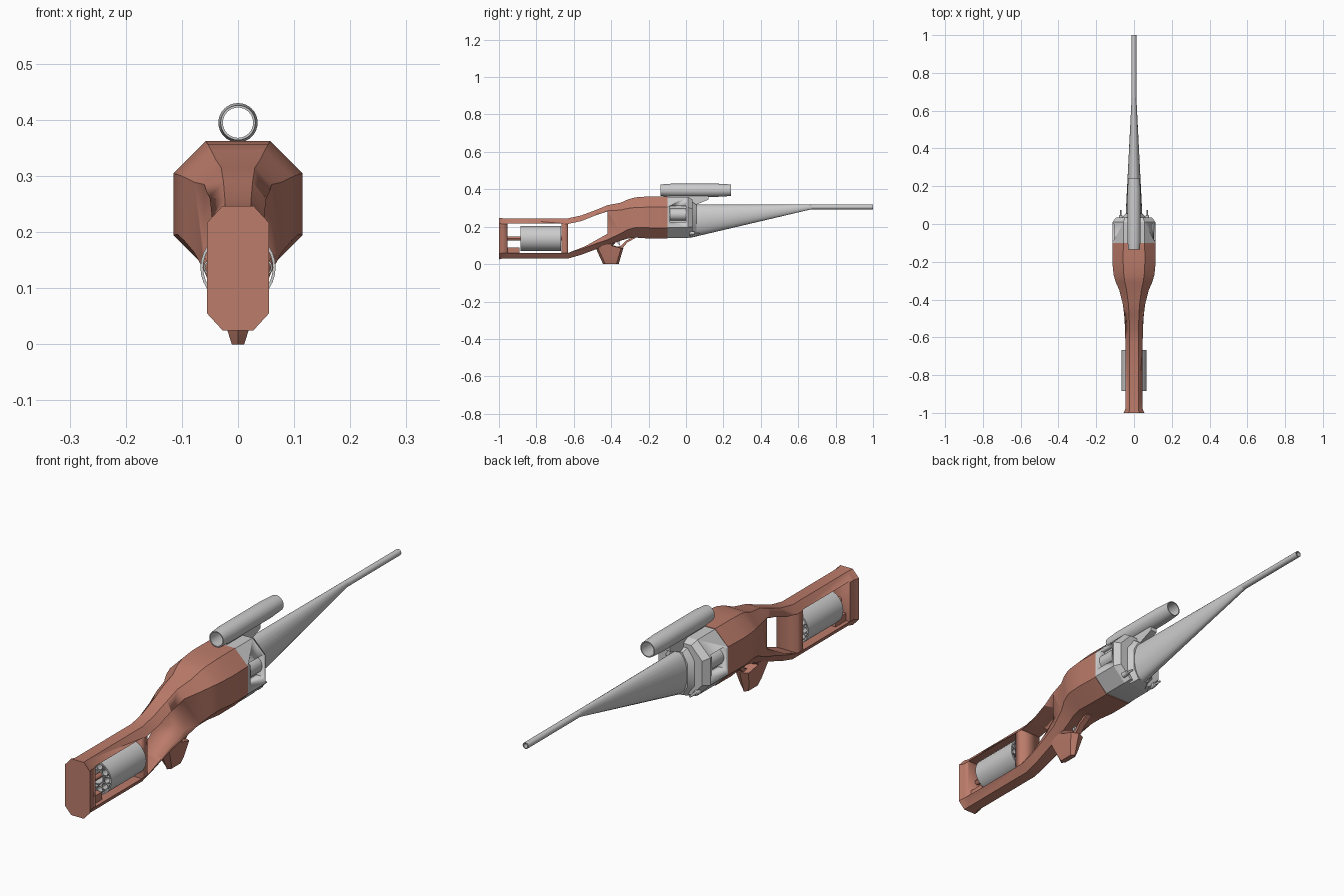
import bpy, bmesh, math

if "Cube" in bpy.data.objects:
    bpy.data.objects.remove(bpy.data.objects["Cube"])

wood = bpy.data.materials.new("terracotta")
wood.diffuse_color = (0.50, 0.20, 0.145, 1)
wood.use_nodes = True
wood.node_tree.nodes["Principled BSDF"].inputs["Base Color"].default_value = wood.diffuse_color


def finish(name, bm, mat=None, angle=30):
    bmesh.ops.recalc_face_normals(bm, faces=bm.faces)
    me = bpy.data.meshes.new(name)
    bm.to_mesh(me)
    bm.free()
    ob = bpy.data.objects.new(name, me)
    bpy.context.collection.objects.link(ob)
    if mat:
        me.materials.append(mat)
    bpy.ops.object.select_all(action='DESELECT')
    ob.select_set(True)
    bpy.context.view_layer.objects.active = ob
    bpy.ops.object.shade_smooth_by_angle(angle=math.radians(angle))
    return ob


def loft(name, rings, mat=None, angle=30, closed=False):
    bm = bmesh.new()
    vs = [[bm.verts.new(p) for p in r] for r in rings]
    n = len(vs[0])
    pairs = list(zip(vs, vs[1:])) + ([(vs[-1], vs[0])] if closed else [])
    for a, b in pairs:
        for i in range(n):
            bm.faces.new((a[i], a[(i + 1) % n], b[(i + 1) % n], b[i]))
    if not closed:
        bm.faces.new(vs[0])
        bm.faces.new(vs[-1])
    return finish(name, bm, mat, angle)


def octagon(y, w, zb, zt, c=None, flat=0.5):
    c = c or w * 0.5
    half = [(w * flat, zt), (w, zt - c), (w, zb + c), (w * flat, zb)]
    return [(x, y, z) for x, z in half] + [(-x, y, z) for x, z in reversed(half)]


def oval(y, rx, rz, z, x=0, n=24):
    return [(x + rx * math.cos(2 * math.pi * i / n), y, z + rz * math.sin(2 * math.pi * i / n))
            for i in range(n)]


def rod(name, y0, y1, r, z, x=0, mat=None, n=24):
    return loft(name, [oval(y0, r, r, z, x, n), oval(y1, r, r, z, x, n)], mat)


def tube(name, y0, y1, r, t, z, x=0, n=24):
    return loft(name, [oval(y, q, q, z, x, n) for y, q in
                       ((y0, r), (y1, r), (y1, r - t), (y0, r - t))], closed=True)


def prism(name, yz, w, mat=None, x=0):
    return loft(name, [[(x - w, y, z) for y, z in yz], [(x + w, y, z) for y, z in yz]], mat)


def cut(target, cutter):
    m = target.modifiers.new("cut", 'BOOLEAN')
    m.operation, m.object, m.solver = 'DIFFERENCE', cutter, 'EXACT'
    bpy.context.view_layer.objects.active = target
    bpy.ops.object.modifier_apply(modifier=m.name)
    bpy.data.objects.remove(cutter)


# stock, neck and receiver in one lofted shell: y, half width, bottom, top
shell = [(-1, .055, .025, .247), (-.98, .046, .03, .245), (-.63, .046, .03, .245),
         (-.56, .047, .05, .26), (-.48, .052, .08, .29), (-.42, .06, .10, .315),
         (-.35, .078, .125, .328), (-.31, .096, .137, .346), (-.27, .108, .142, .357),
         (-.2, .115, .137, .362), (-.1, .113, .137, .362)]
stock = loft("stock", [octagon(y, w, b, t, max(w * .5, .03)) for y, w, b, t in shell], wood)
# open windows for the drum and the thumb
cut(stock, prism("drum_window", [(-.955, .06), (-.665, .06), (-.665, .218), (-.955, .218)], .2))
cut(stock, prism("thumb_window", [(-.63, .06), (-.54, .095), (-.42, .162), (-.42, .282),
                                  (-.49, .258), (-.56, .23), (-.63, .215)], .2))
prism("drum_lug", [(-.96, .055), (-.89, .055), (-.89, .09), (-.96, .09)], .03, wood)

# revolving drum with chamber tubes
DZ = .137
tube("drum_shell", -.885, -.667, .067, .005, DZ, n=32)
tube("drum_inner", -.88, -.672, .03, .004, DZ)
for i in range(10):
    a = 2 * math.pi * i / 10
    tube("drum_chamber", -.883, -.67, .0145, .003, DZ + .047 * math.sin(a), .047 * math.cos(a), 12)
rod("drum_axle", -.96, -.66, .011, DZ, mat=wood, n=12)

# grip: tapered lower block
def slab(z, y0, y1, w):
    return [(-w, y0 + .012, z), (0, y0, z), (w, y0 + .012, z),
            (w, y1 - .012, z), (0, y1, z), (-w, y1 - .012, z)]


loft("grip", [slab(.003, -.445, -.358, .013), slab(.0, -.443, -.36, .011),
              slab(.025, -.455, -.353, .019), slab(.085, -.482, -.335, .03),
              slab(.1, -.46, -.39, .035), slab(.15, -.43, -.35, .035)][1:], wood)

# trigger guard strip and trigger
prism("trigger_guard", [(-.36, .078), (-.335, .09), (-.315, .115), (-.27, .14), (-.27, .152),
                        (-.325, .122), (-.345, .1), (-.365, .092)], .012, wood)
prism("trigger", [(-.37, .135), (-.366, .112), (-.352, .098), (-.356, .115), (-.35, .135)], .006)

# breech block with side recesses and inset cylinders
block = loft("breech_block", [octagon(-.105, .113, .14, .36, .056),
                              octagon(.01, .113, .14, .36, .056),
                              octagon(.035, .095, .15, .345, .05)])
for s in (-1, 1):
    cut(block, prism("recess", [(-.085, .225), (0, .225), (0, .31), (-.085, .31)], .04, x=s * .12))
    rod("side_cylinder", -.09, .005, .032, .265, s * .074)
    # forward pins beneath the block
    loft("pin", [oval(.02, .011, .011, .165, s * .07, 12), oval(.045, .009, .009, .165, s * .07, 12),
                 oval(.048, .005, .005, .165, s * .07, 12), oval(.075, .004, .004, .165, s * .07, 12)])

# fairing from block to barrel shroud
loft("fairing", [octagon(.02, .075, .14, .34, .05), octagon(.055, .045, .15, .318, .04)])

# long tapered shroud with a flat top line, then the barrel
loft("barrel_shroud", [oval(y, rx, (.318 - b) / 2, (.318 + b) / 2) for y, rx, b in
                       ((.02, .046, .14), (.05, .044, .147), (.67, .0125, .293))])
tube("barrel", .6, 1, .0125, .004, .3055, n=20)

# sight tube and its bracket
SZ = .395
loft("sight_tube", [oval(y, r, r, SZ, n=32) for y, r in
                    ((-.135, .031), (-.08, .035), (.17, .035), (.24, .031),
                     (.24, .027), (.17, .030), (-.08, .030), (-.135, .027))], closed=True)
prism("sight_bracket", [(-.09, .35), (-.09, .366), (.12, .366), (.12, .345), (.04, .312), (-.02, .31)], .014)
